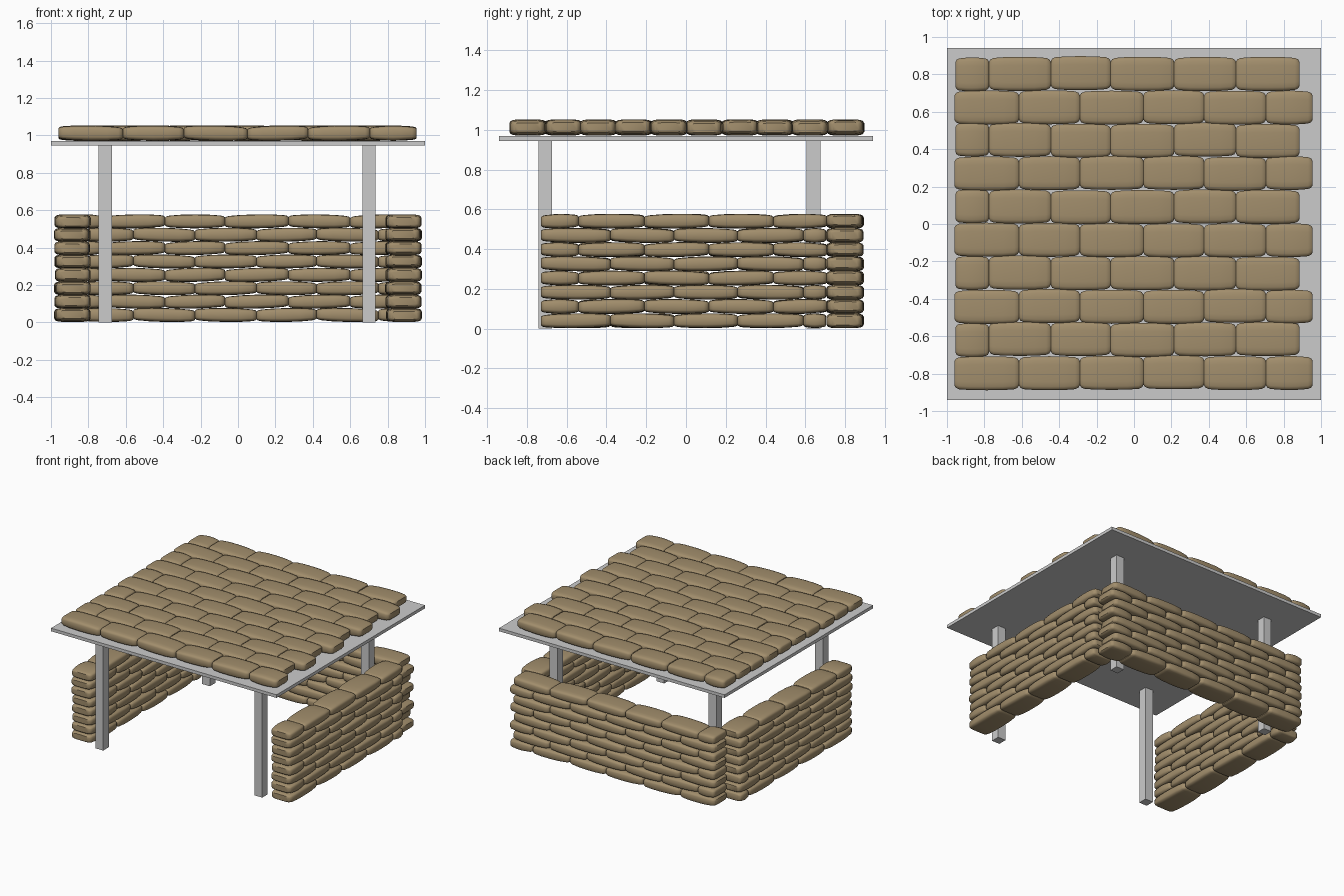
import bpy, bmesh, math, random
from mathutils import Vector

if "Cube" in bpy.data.objects:
    bpy.data.objects.remove(bpy.data.objects["Cube"])

random.seed(4)
stone = bpy.data.materials.new("tan_stone")
stone.diffuse_color = (0.36, 0.27, 0.15, 1)
stone.use_nodes = True
stone.node_tree.nodes["Principled BSDF"].inputs["Base Color"].default_value = stone.diffuse_color


def box(name, x0, x1, y0, y1, z0, z1):
    bpy.ops.mesh.primitive_cube_add(size=1, location=((x0+x1)/2, (y0+y1)/2, (z0+z1)/2))
    ob = bpy.context.object
    ob.name = name
    ob.scale = (x1-x0, y1-y0, z1-z0)
    bpy.ops.object.transform_apply(location=False, rotation=False, scale=True)


# Stations along a stone: position inset from the end, depth scale, height scale
END = [(0.0, 0.72, 0.58), (0.008, 0.86, 0.74), (0.025, 0.94, 0.84), (0.085, 0.99, 0.96)]


def add_stone(bm, a, b, mid, z, depth, height, along_y):
    """One pillow-shaped stone running from a to b."""
    length = b - a
    k = min(1, length / 0.25)
    stations = [(a + t*k, d, h) for t, d, h in END] + [((a+b)/2, 1.0, 1.0)]
    stations += [(b - t*k, d, h) for t, d, h in reversed(END)]
    lean = random.uniform(-0.05, 0.05)
    shift = random.uniform(-0.004, 0.004)
    n, rings = 16, []
    for s, d, h in stations:
        ring = []
        twist = lean * (s - (a+b)/2) * 0.5
        for i in range(n):
            t = 2*math.pi*(i + 0.5)/n
            c, q = math.cos(t), math.sin(t)
            u = math.copysign(abs(c)**0.42, c) * depth/2 * d + shift
            v = math.copysign(abs(q)**0.42, q) * height/2 * h + twist
            p = (mid+u, s, z+v) if along_y else (s, mid+u, z+v)
            ring.append(bm.verts.new(Vector(p)))
        rings.append(ring)
    for r0, r1 in zip(rings, rings[1:]):
        for i in range(n):
            j = (i+1) % n
            bm.faces.new((r0[i], r0[j], r1[j], r1[i]))
    bm.faces.new(rings[0])
    bm.faces.new(rings[-1])


def stonework(name, rows, depth, height, along_y=False):
    """rows: list of (joints, mid, z)"""
    bm = bmesh.new()
    for joints, mid, z in rows:
        for a, b in zip(joints, joints[1:]):
            add_stone(bm, a, b, mid, z, depth, height, along_y)
    bmesh.ops.recalc_face_normals(bm, faces=bm.faces)
    me = bpy.data.meshes.new(name)
    bm.to_mesh(me)
    bm.free()
    me.materials.append(stone)
    ob = bpy.data.objects.new(name, me)
    bpy.context.collection.objects.link(ob)
    bpy.ops.object.select_all(action='DESELECT')
    ob.select_set(True)
    bpy.context.view_layer.objects.active = ob
    bpy.ops.object.shade_smooth_by_angle(angle=math.radians(40))


# Roof slab and four posts
box("roof_slab", -1, 1, -0.94, 0.94, 0.945, 0.97)
for side, x in (("left", -0.71), ("right", 0.70)):
    for end, y in (("front", -0.708), ("back", 0.642)):
        box(f"{end}_{side}_post", x-0.035, x+0.035, y-0.035, y+0.035, 0, 0.945)

# Roof stones, alternate rows staggered
roof_a = [-0.955, -0.775, -0.445, -0.125, 0.215, 0.545, 0.885]
roof_b = [-0.96, -0.615, -0.29, 0.05, 0.375, 0.705, 0.955]
stonework("roof_stones", [(roof_b if i % 2 == 0 else roof_a, -0.795 + i*0.1775, 1.012)
                          for i in range(10)], 0.183, 0.082)

# Eight-course walls on three sides
PITCH = 0.0765 - 0.005
back = ([-0.87, -0.56, -0.23, 0.10, 0.42, 0.75, 0.95],
        [-0.87, -0.72, -0.39, -0.07, 0.27, 0.60, 0.92])
sides = ([-0.73, -0.38, -0.06, 0.26, 0.59, 0.705],
         [-0.73, -0.54, -0.21, 0.115, 0.44, 0.71])


def courses(pair, mid):
    return [(pair[i % 2], mid, 0.04 + i*PITCH) for i in range(8)]


stonework("back_wall", courses(back, 0.80), 0.185, 0.075)
stonework("left_wall", courses(sides, -0.885), 0.19, 0.075, True)
stonework("right_wall", courses(sides, 0.885), 0.19, 0.075, True)
